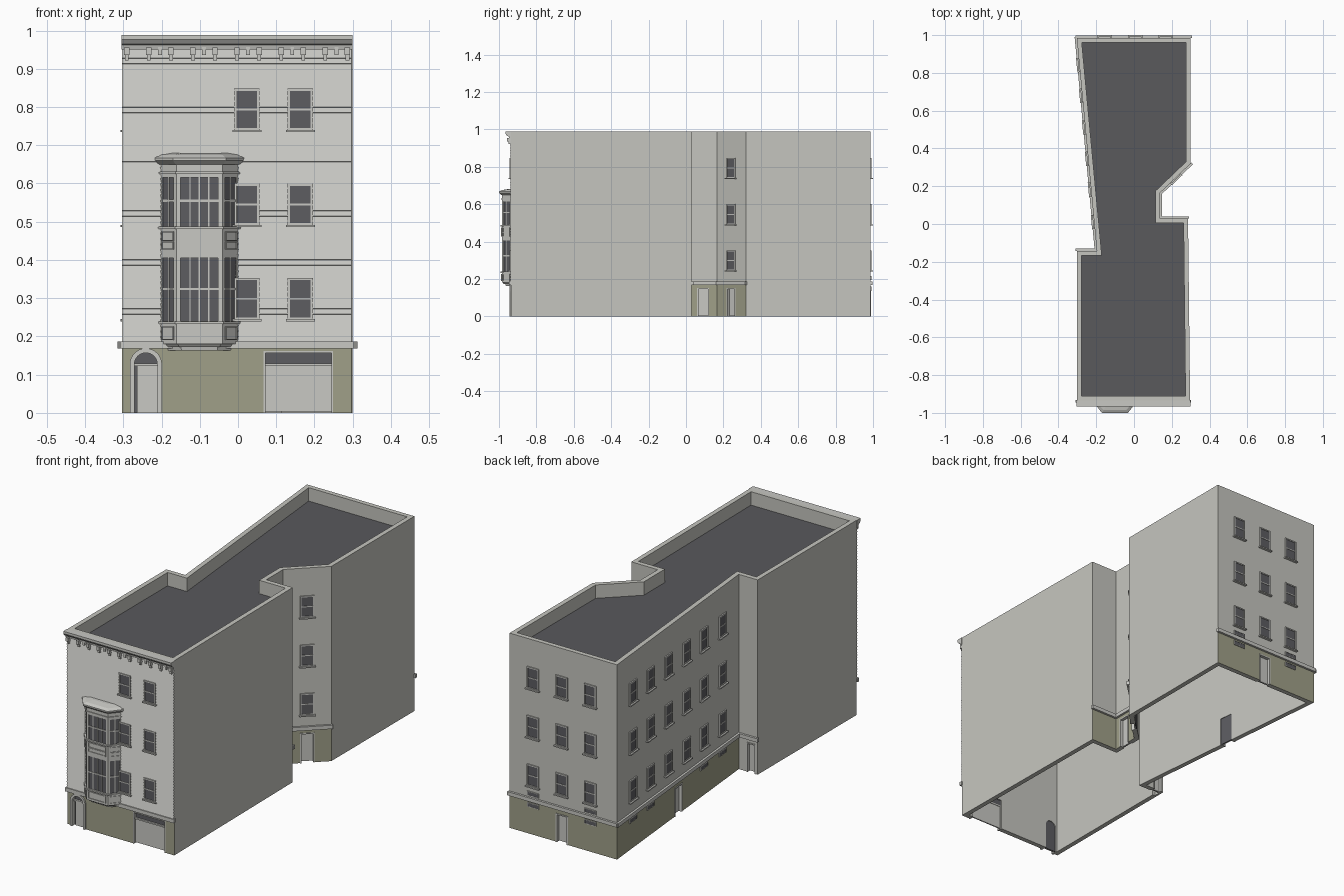
import bpy, bmesh, math
from mathutils import Matrix, Vector

if "Cube" in bpy.data.objects:
    bpy.data.objects.remove(bpy.data.objects["Cube"])


def material(name, rgb):
    m = bpy.data.materials.new(name)
    m.use_nodes = True
    m.diffuse_color = (*rgb, 1)
    m.node_tree.nodes["Principled BSDF"].inputs["Base Color"].default_value = (*rgb, 1)
    return m


MATS = [material("pale_wall", (.56, .56, .52)), material("pale_trim", (.58, .58, .55)),
        material("olive_base", (.35, .35, .25)), material("dark_glass", (.11, .11, .12)),
        material("roof_grey", (.1, .1, .108))]
WALL, TRIM, OLIVE, GLASS, ROOF = range(5)
TOP, ROOF_Z, BASE_Z = .988, .92, .17
ROWS = (.25, .497, .745)

# Footprint, counter-clockwise from the front corner
PLAN = [Vector(p) for p in ((-.303, -.935), (.297, -.935), (.286, .03), (.138, .03), (.138, .165),
                            (.3, .32), (.3, .986), (-.303, .986), (-.197, -.142), (-.303, -.142))]
N = len(PLAN)


def frame(a, b):
    """Local x runs along the wall, -y points out of it."""
    d = b - a
    return Matrix.Translation((a.x, a.y, 0)) @ Matrix.Rotation(math.atan2(d.y, d.x), 4, 'Z')


FRAMES = [frame(PLAN[i], PLAN[(i + 1) % N]) for i in range(N)]
LENGTHS = [(PLAN[(i + 1) % N] - PLAN[i]).length for i in range(N)]


def finish(name, bm):
    bmesh.ops.recalc_face_normals(bm, faces=bm.faces)
    me = bpy.data.meshes.new(name)
    bm.to_mesh(me)
    bm.free()
    for m in MATS:
        me.materials.append(m)
    ob = bpy.data.objects.new(name, me)
    bpy.context.scene.collection.objects.link(ob)
    return ob


def loft(bm, rings, mat):
    """Closed solid through rings of equal point count."""
    vs = [[bm.verts.new(p) for p in r] for r in rings]
    n = len(vs[0])
    faces = [bm.faces.new(vs[0]), bm.faces.new(vs[-1])]
    for a, b in zip(vs, vs[1:]):
        faces += [bm.faces.new((a[i], a[(i + 1) % n], b[(i + 1) % n], b[i])) for i in range(n)]
    for f in faces:
        f.material_index = mat


def prism(bm, M, outline, y0, y1, mat):
    loft(bm, [[M @ Vector((u, y, z)) for u, z in outline] for y in (y0, y1)], mat)


def box(bm, M, u0, u1, z0, z1, y0, y1, mat):
    prism(bm, M, [(u0, z0), (u1, z0), (u1, z1), (u0, z1)], y0, y1, mat)


def border(bm, M, u0, u1, z0, z1, w, y0, y1, mat, bottom=True):
    box(bm, M, u0 - w, u0, z0, z1, y0, y1, mat)
    box(bm, M, u1, u1 + w, z0, z1, y0, y1, mat)
    box(bm, M, u0 - w, u1 + w, z1, z1 + w, y0, y1, mat)
    if bottom:
        box(bm, M, u0 - w, u1 + w, z0 - w, z0, y0, y1, mat)


def arch(u, r, spring):
    return [(u + r, 0)] + [(u + r * math.cos(t * math.pi / 16), spring + r * math.sin(t * math.pi / 16))
                           for t in range(17)] + [(u - r, 0)]


# Hollow shell: walls, parapet and roof
def inset(t):
    out = []
    for i, p in enumerate(PLAN):
        d0, d1 = (p - PLAN[i - 1]).normalized(), (PLAN[(i + 1) % N] - p).normalized()
        n0, n1 = Vector((-d0.y, d0.x)), Vector((-d1.y, d1.x))
        out.append(p + (n0 + n1) * (t / (1 + n0.dot(n1))))
    return out


bm = bmesh.new()
inner = inset(.024)
path = [(inner, ROOF_Z - .02), (inner, 0), (PLAN, 0), (PLAN, BASE_Z), (PLAN, TOP), (inner, TOP), (inner, ROOF_Z)]
rings = [[bm.verts.new((p.x, p.y, z)) for p in pts] for pts, z in path]
for k in range(len(rings) - 1):
    for i in range(N):
        j = (i + 1) % N
        f = bm.faces.new((rings[k][i], rings[k][j], rings[k + 1][j], rings[k + 1][i]))
        f.material_index = OLIVE if k == 2 and i in (0, 2, 3, 4, 6, 7) else WALL
bm.faces.new(rings[0]).material_index = WALL
bm.faces.new(rings[-1]).material_index = ROOF
shell = finish("building_shell", bm)

# Door openings: wall index, centre along wall, half width, height
DOORS = [(3, .062, .032, .152), (4, .112, .034, .152), (6, .295, .034, .145),
         (7, .57, .036, .145), (8, .07, .025, .15)]
ARCH_U, GAR0, GAR1, GAR_H = .062, .372, .55, .157
cut = bmesh.new()
for w, u, h, z in DOORS:
    box(cut, FRAMES[w], u - h, u + h, -.02, z, -.03, .05, WALL)
box(cut, FRAMES[0], GAR0, GAR1, -.02, GAR_H, -.03, .05, WALL)
opening = arch(ARCH_U, .031, .127)
opening[0], opening[-1] = (ARCH_U + .031, -.02), (ARCH_U - .031, -.02)
prism(cut, FRAMES[0], opening, -.03, .05, WALL)
cutter = finish("door_cutter", cut)
cutter.hide_render = True
mod = shell.modifiers.new("openings", 'BOOLEAN')
mod.operation, mod.solver, mod.object = 'DIFFERENCE', 'EXACT', cutter
bpy.context.view_layer.objects.active = shell
bpy.ops.object.modifier_apply(modifier=mod.name)
bpy.data.objects.remove(cutter)

# Plain doors with dark inner faces
bm = bmesh.new()
for w, u, h, z in DOORS:
    M = FRAMES[w]
    box(bm, M, u - h, u + h, .003, z, .013, .018, TRIM)
    box(bm, M, u - h, u + h, .003, z, .018, .022, GLASS)
    border(bm, M, u - h + .006, u + h - .006, 0, z - .006, .006, -.003, .02, TRIM, False)
finish("side_and_back_doors", bm)

# Arched front door with fanlight
bm, F = bmesh.new(), FRAMES[0]
prism(bm, F, arch(ARCH_U, .042, .127) + arch(ARCH_U, .03, .127)[::-1], -.008, .004, TRIM)
prism(bm, F, arch(ARCH_U, .031, .127), .016, .02, GLASS)
box(bm, F, ARCH_U - .023, ARCH_U + .031, 0, .122, .01, .016, TRIM)
box(bm, F, ARCH_U - .031, ARCH_U + .031, .122, .129, .006, .018, TRIM)
finish("arched_front_door", bm)

# Wide garage door with transom light
bm = bmesh.new()
box(bm, F, GAR0, GAR1, .003, .122, .012, .018, TRIM)
box(bm, F, GAR0, GAR1, .122, .129, .006, .02, TRIM)
box(bm, F, GAR0, GAR1, .129, GAR_H, .014, .019, GLASS)
border(bm, F, GAR0 + .003, GAR1 - .003, 0, GAR_H, .005, -.003, .02, TRIM, False)
finish("garage_door", bm)

# String course above the base
bm = bmesh.new()
for i in (0, 2, 3, 4, 6, 7, 8):
    box(bm, FRAMES[i], -.006, LENGTHS[i] + .006, .168, .187, -.011, .002, TRIM)
finish("string_course", bm)

# Clapboard siding and cornice, extruded along the front
side = Matrix.Translation((0, -.935, 0)) @ Matrix.Rotation(math.pi / 2, 4, 'Z')
bm = bmesh.new()
boards, z0, z1 = 54, .187, .956
h = (z1 - z0) / boards
outline = [(0, z0)]
for i in range(boards):
    outline += [(-.006, z0 + i * h), (-.002, z0 + (i + .98) * h)]
prism(bm, side, outline + [(0, z1)], -.297, .303, TRIM)
finish("clapboard_siding", bm)

bm = bmesh.new()
prism(bm, side, [(0, .95), (-.01, .95), (-.013, .962), (-.022, .965), (-.03, .976), (-.03, TOP), (0, TOP)],
      -.3, .305, TRIM)
for i in range(11):
    u = .012 + i * .0577
    box(bm, F, u - .007, u + .007, .936, .955, -.021, 0, TRIM)
    box(bm, F, u - .005, u + .005, .922, .936, -.014, 0, TRIM)
    if i % 2:
        box(bm, F, u + .024, u + .034, .936, .957, -.012, 0, TRIM)
finish("bracketed_cornice", bm)


# Sash windows
def window(bm, M, u, z, out=0.0):
    w, top = .027, z + .097
    box(bm, M, u - w, u + w, z, top, -.003 - out, .002, GLASS)
    border(bm, M, u - w, u + w, z, top, .006, -.006 - out, .002, TRIM)
    box(bm, M, u - w, u + w, z + .046, z + .051, -.005 - out, .002, TRIM)
    box(bm, M, u - .038, u + .038, z - .011, z - .005, -.014, .002, TRIM)


LEFT_U = [f * LENGTHS[7] for f in (.128, .272, .42, .568, .712, .864)]
BACK_U = (.133, .294, .455)
for name, wall, us, out in (("front_windows", 0, (.326, .466), .003), ("notch_windows", 4, (.112,), 0),
                            ("back_windows", 6, BACK_U, 0), ("left_windows", 7, LEFT_U, 0)):
    bm = bmesh.new()
    for u in us:
        for z in ROWS:
            window(bm, FRAMES[wall], u, z, out)
    finish(name, bm)

# Small base vents
bm = bmesh.new()
for wall, us, zs in ((6, BACK_U[::2], (.14, .197)), (7, LEFT_U[:2] + LEFT_U[4:], (.14,))):
    for u in us:
        for z in zs:
            box(bm, FRAMES[wall], u - .03, u + .03, z, z + .016, -.004, .002, GLASS)
            border(bm, FRAMES[wall], u - .03, u + .03, z, z + .016, .003, -.005, .002, TRIM)
finish("base_vents", bm)

# Two-storey bay
BAY_X = -.101


def bay_ring(e, z):
    return [(BAY_X + s * (w + k * e), y - f * e, z) for s, w, k, y, f in
            ((-1, .105, 1, -.934, 0), (-1, .06, .6, -.985, 1), (1, .06, .6, -.985, 1), (1, .105, 1, -.934, 0))]


bm = bmesh.new()
for levels, mat in (((-.022, .163), (-.02, .172)), TRIM), (((-.012, .172), (-.004, .182)), TRIM), \
        (((0, .18), (0, .24)), TRIM), (((.006, .232), (.006, .239)), TRIM), \
        (((-.004, .239), (-.004, .41)), GLASS), (((0, .408), (0, .488)), TRIM), \
        (((.006, .481), (.006, .488)), TRIM), (((-.004, .488), (-.004, .62)), GLASS), \
        (((0, .618), (0, .655)), TRIM), (((.004, .625), (.004, .631)), TRIM), \
        (((.004, .65), (.015, .66), (.015, .667), (0, .675), (-.03, .68)), TRIM):
    loft(bm, [bay_ring(e, z) for e, z in levels], mat)
corners = [Vector(p[:2]) for p in bay_ring(0, 0)]
for i, panes in enumerate((2, 4, 2)):
    M, L = frame(corners[i], corners[i + 1]), (corners[i + 1] - corners[i]).length
    for z0, z1, rail in ((.239, .41, .324), (.488, .62, .555)):
        border(bm, M, .011, L - .011, z0, z1 - .005, .011, 0, .008, TRIM, False)
        box(bm, M, .011, L - .011, rail - .003, rail + .003, .001, .008, TRIM)
        for k in range(1, panes):
            u = .011 + (L - .022) * k / panes
            box(bm, M, u - .0018, u + .0018, z0, z1, .002, .008, TRIM)
    for z0, z1 in ((.193, .223), (.43, .445), (.452, .472)):
        border(bm, M, .013, L - .013, z0, z1, .003, -.003, .002, TRIM)
finish("bay_window", bm)
